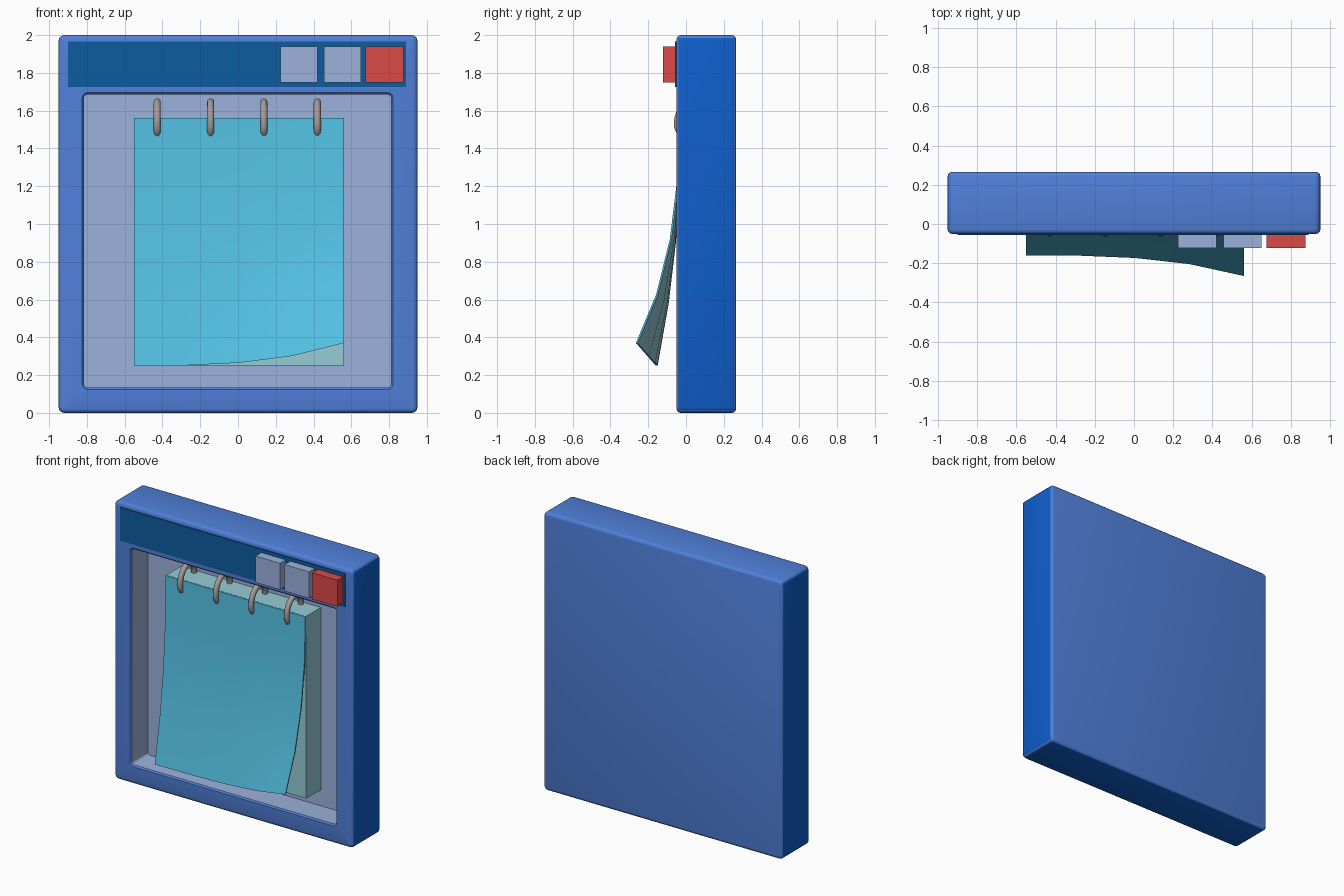
import bpy, bmesh, math

if "Cube" in bpy.data.objects:
    bpy.data.objects.remove(bpy.data.objects["Cube"])


def lin(c):
    return c / 12.92 if c <= 0.04045 else ((c + 0.055) / 1.055) ** 2.4


def mat(name, r, g, b):
    m = bpy.data.materials.new(name)
    m.diffuse_color = (lin(r / 255), lin(g / 255), lin(b / 255), 1)
    m.use_nodes = True
    m.node_tree.nodes["Principled BSDF"].inputs["Base Color"].default_value = m.diffuse_color
    return m


BLUE = mat("soft blue", 80, 128, 218)
DEEP = mat("deep blue", 14, 94, 204)
PALE = mat("pale grey blue", 156, 178, 220)
HEADER = mat("dark header blue", 12, 92, 160)
RED = mat("red", 218, 74, 70)
PAGE = mat("cyan page", 84, 194, 228)
PAPER = mat("pale teal paper", 150, 204, 214)
METAL = mat("ring metal", 162, 156, 152)


def finish(name, bm, mats, smooth=None):
    bmesh.ops.recalc_face_normals(bm, faces=bm.faces)
    me = bpy.data.meshes.new(name)
    bm.to_mesh(me)
    bm.free()
    for m in mats:
        me.materials.append(m)
    ob = bpy.data.objects.new(name, me)
    bpy.context.collection.objects.link(ob)
    if smooth:
        select(ob)
        bpy.ops.object.shade_smooth_by_angle(angle=math.radians(smooth))
    return ob


def select(ob):
    bpy.ops.object.select_all(action='DESELECT')
    ob.select_set(True)
    bpy.context.view_layer.objects.active = ob


def box(name, x0, x1, y0, y1, z0, z1, m):
    bm = bmesh.new()
    bmesh.ops.create_cube(bm, size=1)
    for v in bm.verts:
        v.co = (x0 if v.co.x < 0 else x1, y0 if v.co.y < 0 else y1,
                z0 if v.co.z < 0 else z1)
    return finish(name, bm, [m])


def rounded_rect(bm, x0, x1, z0, z1, r, y, inset=0):
    """Ring of verts, three segments per corner."""
    ring = []
    corners = [(x1 - r, z1 - r), (x0 + r, z1 - r), (x0 + r, z0 + r), (x1 - r, z0 + r)]
    for k, (cx, cz) in enumerate(corners):
        for i in range(4):
            a = math.radians(90 * k + 30 * i)
            q = r - inset
            ring.append(bm.verts.new((cx + q * math.cos(a), y, cz + q * math.sin(a))))
    return ring


# Window frame: rounded rings lofted from the back, round the front, into the recess
bm = bmesh.new()
OUTER = (-0.95, 0.95, 0, 2, 0.03)
HOLE = (-0.825, 0.82, 0.125, 1.695, 0.026)
B = 0.022
rings = []
for a in (90, 60, 30, 0):
    t = math.radians(a)
    rings.append(rounded_rect(bm, *OUTER, 0.265 - B + B * math.sin(t), B * (1 - math.cos(t))))
for a in (0, 30, 60, 90):
    t = math.radians(a)
    rings.append(rounded_rect(bm, *OUTER, -0.05 + B - B * math.sin(t), B * (1 - math.cos(t))))
rings.append(rounded_rect(bm, *HOLE, -0.05))
rings.append(rounded_rect(bm, *HOLE, -0.04, 0.01))
rings.append(rounded_rect(bm, *HOLE, 0.14, 0.01))
recess = []
for k, (a, b) in enumerate(zip(rings, rings[1:])):
    for i in range(len(a)):
        j = (i + 1) % len(a)
        f = bm.faces.new((a[i], a[j], b[j], b[i]))
        if k >= len(rings) - 2:
            recess.append(f)
bm.faces.new(rings[0])
recess.append(bm.faces.new(rings[-1]))
bmesh.ops.recalc_face_normals(bm, faces=bm.faces)
for f in bm.faces:
    if f in recess:
        f.material_index = 2
    elif abs(f.normal.x) > 0.72 or f.normal.z < -0.72:
        f.material_index = 1
finish("window_frame", bm, [BLUE, DEEP, PALE], 40)

# Header bar and its three buttons
box("header_bar", -0.90, 0.89, -0.057, -0.049, 1.725, 1.965, HEADER)
for name, x0, x1, m in (("left_button", 0.225, 0.42, PALE),
                        ("middle_button", 0.455, 0.65, PALE),
                        ("right_button", 0.675, 0.875, RED)):
    box(name, x0, x1, -0.122, -0.05, 1.75, 1.94, m)

# Paper pad
box("paper_pad", -0.55, 0.56, -0.025, 0.14, 0.25, 1.56, PAPER)

# Curling top sheet: a coarse grid bent outward, with the back in paper colour
bm = bmesh.new()
N = 4
layers = []
for off in (0, 0.01):
    grid = []
    for j in range(N + 1):
        t = j / N
        row = []
        for i in range(N + 1):
            s = i / N
            y = -0.036 - t ** 2.2 * (0.124 + 0.105 * s ** 3) + off
            z = 1.56 - 1.31 * t + 0.12 * t ** 3 * s ** 3
            row.append(bm.verts.new((-0.55 + 1.11 * s, y, z)))
        grid.append(row)
    layers.append(grid)
for k, g in enumerate(layers):
    for j in range(N):
        for i in range(N):
            f = bm.faces.new((g[j][i], g[j + 1][i], g[j + 1][i + 1], g[j][i + 1]))
            f.material_index = k
            f.smooth = True


def rim(g):
    return (g[0][:] + [r[N] for r in g[1:]] + g[N][N - 1::-1]
            + [g[j][0] for j in range(N - 1, 0, -1)])


front, back = rim(layers[0]), rim(layers[1])
for i in range(len(front)):
    j = (i + 1) % len(front)
    bm.faces.new((front[i], front[j], back[j], back[i]))
finish("curled_sheet", bm, [PAGE, PAPER], 40)

# Binder rings arching over the top of the pad
PATH = [(-0.018, 1.472), (-0.04, 1.50), (-0.045, 1.545), (-0.03, 1.595),
        (0.005, 1.633), (0.05, 1.646), (0.09, 1.625), (0.11, 1.585), (0.113, 1.54)]
for n, x in enumerate((-0.428, -0.145, 0.137, 0.42)):
    cu = bpy.data.curves.new("binder_ring", 'CURVE')
    cu.dimensions = '3D'
    cu.bevel_depth = 0.019
    cu.bevel_resolution = 3
    cu.use_fill_caps = True
    sp = cu.splines.new('BEZIER')
    sp.bezier_points.add(len(PATH) - 1)
    for p, (y, z) in zip(sp.bezier_points, PATH):
        p.co = (x, y, z)
        p.handle_left_type = p.handle_right_type = 'AUTO'
    sp.resolution_u = 3
    cu.materials.append(METAL)
    ob = bpy.data.objects.new("binder_ring_%d" % (n + 1), cu)
    bpy.context.collection.objects.link(ob)
    select(ob)
    bpy.ops.object.convert(target='MESH')
    bpy.ops.object.shade_smooth_by_angle(angle=math.radians(50))
